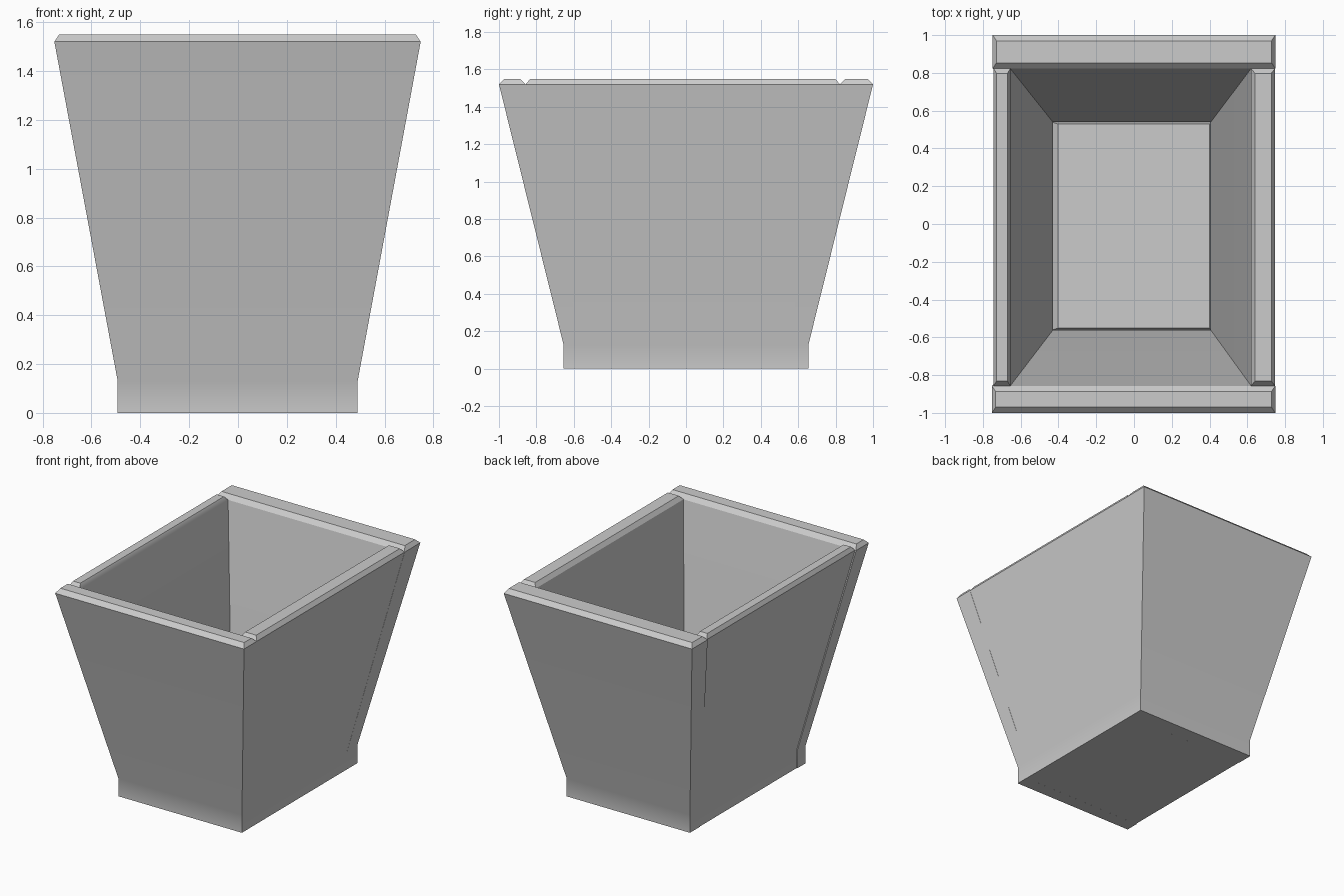
import bpy, bmesh

if "Cube" in bpy.data.objects:
    bpy.data.objects.remove(bpy.data.objects["Cube"])

TAPER = 0.655      # foot size relative to rim size
FOOT_Z, RIM_Z, TOP_Z = 0.13, 1.52, 1.55


def prism(name, x0, x1, y0, y1, rings):
    """Stack of rectangles; each ring = (z, scale, x inset, y inset)."""
    bm = bmesh.new()
    loops = []
    for z, s, ix, iy in rings:
        a, b, c, d = x0 * s + ix, x1 * s - ix, y0 * s + iy, y1 * s - iy
        loops.append([bm.verts.new(p) for p in
                      ((a, c, z), (b, c, z), (b, d, z), (a, d, z))])
    for lo, hi in zip(loops, loops[1:]):
        for i in range(4):
            j = (i + 1) % 4
            bm.faces.new((lo[i], lo[j], hi[j], hi[i]))
    bm.faces.new(loops[0][::-1])
    bm.faces.new(loops[-1])
    mesh = bpy.data.meshes.new(name)
    bm.to_mesh(mesh)
    bm.free()
    ob = bpy.data.objects.new(name, mesh)
    bpy.context.collection.objects.link(ob)
    # smooth bend above the foot, crisp rim chamfers
    bpy.context.view_layer.objects.active = ob
    ob.select_set(True)
    bpy.ops.object.shade_smooth_by_angle(angle=0.4)
    ob.select_set(False)
    wn = ob.modifiers.new("weighted_normals", 'WEIGHTED_NORMAL')
    wn.keep_sharp = True
    return ob


def wall(name, x0, x1, y0, y1, inset=(0.02, 0.03)):
    return prism(name, x0, x1, y0, y1, [
        (0, TAPER, 0, 0), (FOOT_Z, TAPER, 0, 0),
        (RIM_Z, 1, 0, 0), (TOP_Z, 1, *inset)])


# Full-width end boards
wall("front_wall", -0.752, 0.748, -1.0, -0.857)
wall("back_wall", -0.748, 0.748, 0.823, 1.0)

# Side boards fitted between them
wall("left_wall", -0.743, -0.655, -0.857, 0.823, (0.015, 0.025))
wall("right_wall", 0.62, 0.747, -0.857, 0.823, (0.02, 0.025))

# Chamfered floor slab
prism("floor", -0.432, 0.43, -0.561, 0.539, [
    (0, 1, 0, 0), (FOOT_Z - 0.03, 1, 0, 0), (FOOT_Z, 1, 0.03, 0.01)])
